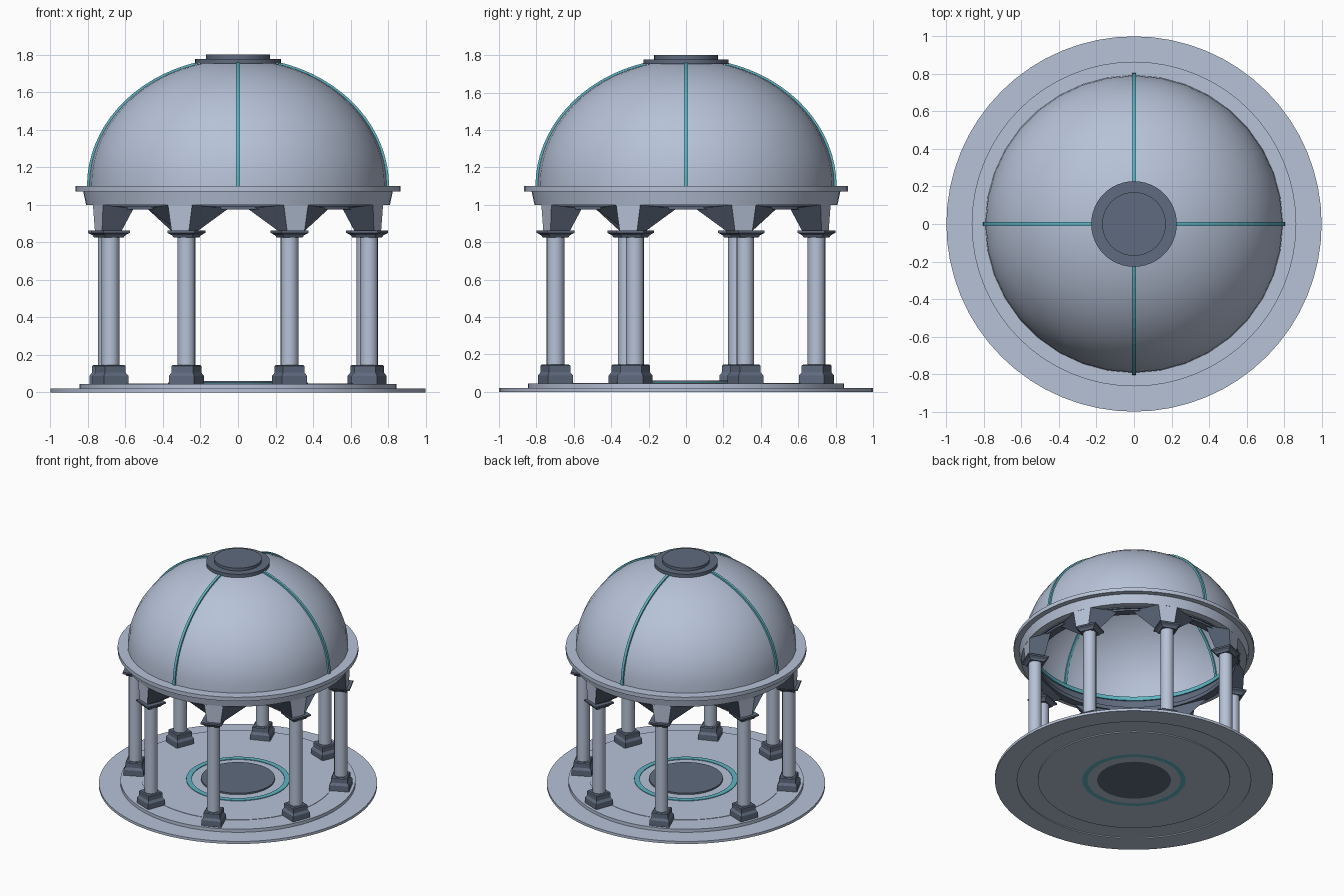
import bpy, bmesh, math
from mathutils import Matrix, Vector

if "Cube" in bpy.data.objects:
    bpy.data.objects.remove(bpy.data.objects["Cube"])


def material(name, rgb):
    m = bpy.data.materials.new(name)
    m.diffuse_color = (*rgb, 1)
    m.use_nodes = True
    m.node_tree.nodes["Principled BSDF"].inputs["Base Color"].default_value = m.diffuse_color
    return m


STONE = material("pale stone", (0.47, 0.54, 0.68))
SLATE = material("dark slate", (0.115, 0.147, 0.21))
TEAL = material("teal inlay", (0.115, 0.46, 0.55))


def finish(bm, name, mat, smooth=True):
    bmesh.ops.recalc_face_normals(bm, faces=bm.faces)
    me = bpy.data.meshes.new(name)
    bm.to_mesh(me)
    bm.free()
    me.materials.append(mat)
    ob = bpy.data.objects.new(name, me)
    bpy.context.collection.objects.link(ob)
    if smooth:
        bpy.ops.object.select_all(action='DESELECT')
        ob.select_set(True)
        bpy.context.view_layer.objects.active = ob
        bpy.ops.object.shade_smooth_by_angle(angle=math.radians(31))
    return ob


def lathe(name, profile, mat, n=64):
    """Spin a closed (r, z) cross-section around the z axis."""
    bm = bmesh.new()
    rings = []
    for k in range(n):
        a = 2 * math.pi * k / n
        rings.append([bm.verts.new((r * math.cos(a), r * math.sin(a), z)) for r, z in profile])
    m = len(profile)
    for k in range(n):
        p, q = rings[k], rings[(k + 1) % n]
        for i in range(m):
            j = (i + 1) % m
            bm.faces.new((p[i], q[i], q[j], p[j]))
    bmesh.ops.remove_doubles(bm, verts=bm.verts, dist=1e-5)
    return finish(bm, name, mat)


def ring(name, r0, r1, z0, z1, mat, n=64):
    return lathe(name, [(r0, z0), (r1, z0), (r1, z1), (r0, z1)], mat, n)


def loft(name, sections, mat, place, smooth=False):
    """Join stacked outlines (lists of 3D points) into a solid."""
    bm = bmesh.new()
    loops = [[bm.verts.new(place @ Vector(p)) for p in s] for s in sections]
    n = len(loops[0])
    for a, b in zip(loops, loops[1:]):
        for i in range(n):
            j = (i + 1) % n
            bm.faces.new((a[i], a[j], b[j], b[i]))
    bm.faces.new(loops[0])
    bm.faces.new(loops[-1])
    return finish(bm, name, mat, smooth)


def square(s, z):
    h = s / 2
    return [(-h, -h, z), (h, -h, z), (h, h, z), (-h, h, z)]


def circle(r, z, n=12):
    return [(r * math.cos(2 * math.pi * i / n), r * math.sin(2 * math.pi * i / n), z) for i in range(n)]


def at_angle(deg):
    return Matrix.Rotation(math.radians(deg), 4, 'Z') @ Matrix.Translation((0.75, 0, 0))


# stepped floor with inlays
ring("floor_outer_step", 0.84, 1.0, 0, 0.02, STONE)
ring("floor_middle_step", 0.69, 0.845, 0.008, 0.045, STONE)
ring("floor_inner", 0.37, 0.69, 0, 0.048, STONE)
ring("floor_teal_ring", 0.333, 0.372, 0, 0.053, TEAL)
ring("floor_centre_band", 0.265, 0.335, 0, 0.048, STONE)
lathe("floor_centre_disc", [(0, 0), (0.265, 0), (0.265, 0.06), (0, 0.06)], SLATE)

# eight columns with plinths and capitals, spaced slightly unevenly
angles = [25, 68.5, 111.5, 158.7]
for k, deg in enumerate(angles + [a + 180 for a in angles]):
    place = at_angle(deg)
    loft(f"column_plinth_{k}", [square(0.145, 0.04), square(0.145, 0.088), square(0.122, 0.105),
                                square(0.122, 0.14), square(0.11, 0.147)], SLATE, place)
    loft(f"column_shaft_{k}", [circle(0.048, 0.14), circle(0.048, 0.835)], STONE, place, True)
    loft(f"column_capital_{k}", [square(0.105, 0.825), square(0.12, 0.838), square(0.155, 0.85),
                                 square(0.155, 0.862)], SLATE, place)

# flared brackets: slate body, pale outward face
for k in range(8):
    deg = 22.5 + 45 * k
    low = [(-0.055, -0.055, 0.86), (0.055, -0.05, 0.86), (0.055, 0.05, 0.86), (-0.055, 0.055, 0.86)]
    top = [(-0.05, -0.235, 0.98), (0.058, -0.07, 1.0), (0.058, 0.07, 1.0), (-0.05, 0.235, 0.98)]
    ob = loft(f"arch_bracket_{k}", [low, top], SLATE, at_angle(deg))
    ob.data.materials.append(STONE)
    out = Vector((math.cos(math.radians(deg)), math.sin(math.radians(deg)), 0))
    for f in ob.data.polygons:
        f.material_index = 1 if f.normal.dot(out) > 0.9 else 0

# ring beam, cornice and inner light strip
ring("arch_crown_ring", 0.69, 0.75, 0.975, 1.005, SLATE)
lathe("entablature", [(0.75, 1.0), (0.81, 1.0), (0.825, 1.07), (0.75, 1.07)], STONE)
ring("inner_frieze", 0.735, 0.76, 0.99, 1.08, SLATE)
ring("cornice", 0.75, 0.865, 1.07, 1.10, STONE)
ring("inner_teal_strip", 0.725, 0.762, 1.08, 1.11, TEAL)


def arc(a, b, t0, t1, n=16):
    pts = []
    for i in range(n + 1):
        t = math.radians(t0 + (t1 - t0) * i / n)
        pts.append((a * math.cos(t) if t1 < 90 or i < n else 0.0, 1.1 + b * math.sin(t)))
    return pts


# dome shell
lathe("dome", arc(0.793, 0.675, 0, 90) + arc(0.772, 0.655, 0, 90)[::-1], STONE, 36)

# four ribs following the dome, ending under the cap
outline = arc(0.805, 0.686, 0, 74.5) + arc(0.762, 0.645, 0, 74.5)[::-1]
for k in range(4):
    rot = Matrix.Rotation(math.radians(90 * k), 4, 'Z')
    sides = [[(r, y, z) for r, z in outline] for y in (-0.01, 0.01)]
    loft(f"dome_rib_{k}", sides, TEAL, rot)

# cap on top of the dome
lathe("dome_cap", [(0, 1.752), (0.228, 1.752), (0.228, 1.778), (0.17, 1.778), (0.17, 1.80), (0, 1.80)], SLATE, 48)
